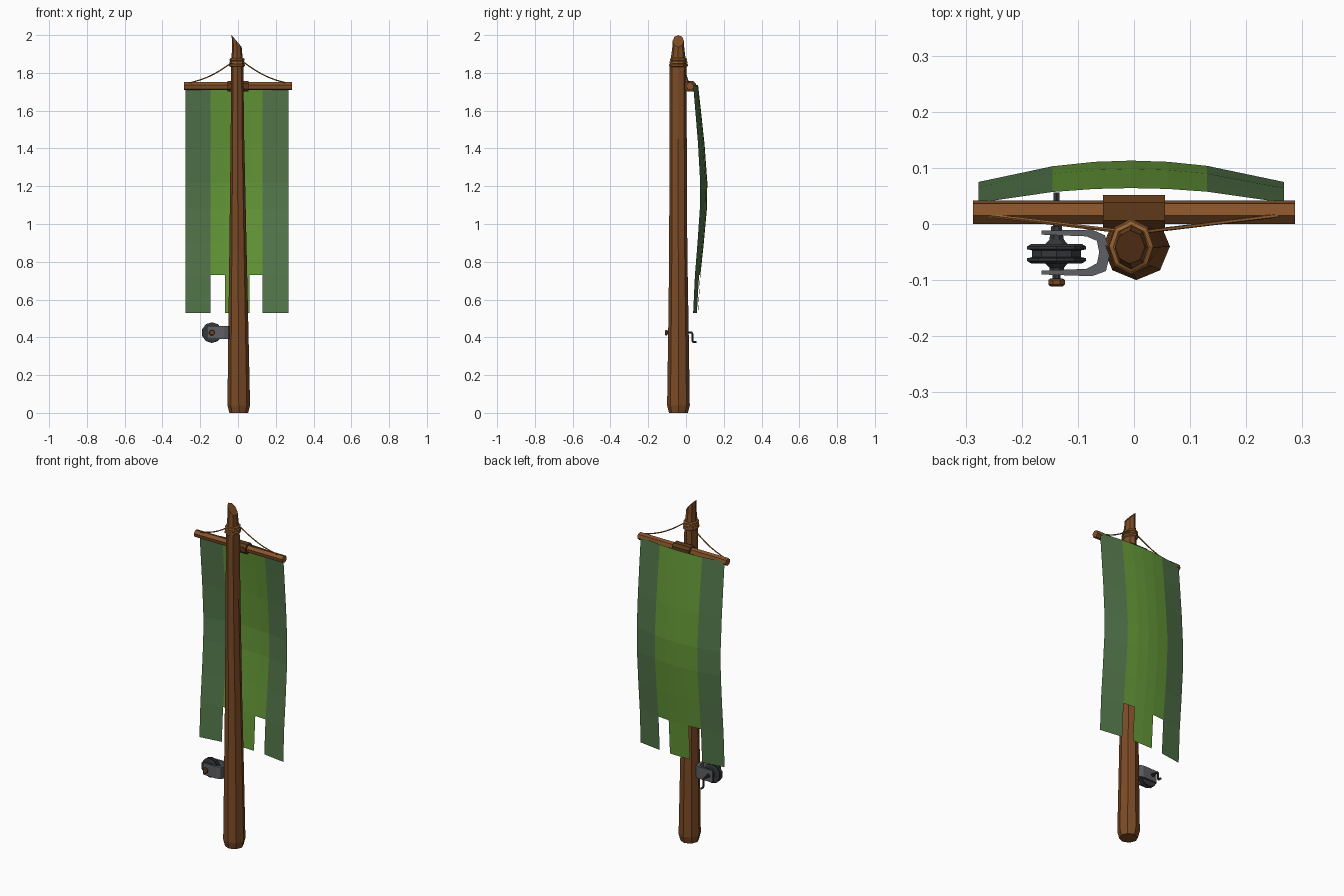
import bpy, bmesh, math
from mathutils import Vector

if "Cube" in bpy.data.objects:
    bpy.data.objects.remove(bpy.data.objects["Cube"])


def material(name, r, g, b):
    m = bpy.data.materials.new(name)
    m.diffuse_color = [(c / 255) ** 2.2 for c in (r, g, b)] + [1]
    m.use_nodes = True
    m.node_tree.nodes["Principled BSDF"].inputs["Base Color"].default_value = m.diffuse_color
    return m


WOOD = material("wood", 122, 76, 42)
BAR_WOOD = material("bar_wood", 135, 85, 46)
ROPE = material("rope", 150, 98, 52)
LEATHER = material("leather", 95, 60, 32)
GREEN = material("green_cloth", 100, 150, 58)
SIDE_GREEN = material("side_cloth", 84, 118, 76)
STEEL = material("steel", 95, 96, 100)
IRON = material("dark_iron", 55, 57, 60)
BRONZE = material("bronze", 115, 75, 42)


def finish(bm, name, *mats):
    me = bpy.data.meshes.new(name)
    bm.to_mesh(me)
    bm.free()
    ob = bpy.data.objects.new(name, me)
    bpy.context.collection.objects.link(ob)
    for m in mats:
        me.materials.append(m)
    return ob


def loft(rings, loop=False):
    """Skin a list of equal-length point rings; cap the ends unless looped."""
    bm = bmesh.new()
    vs = [[bm.verts.new(p) for p in r] for r in rings]
    n = len(vs[0])
    pairs = list(zip(vs, vs[1:])) + ([(vs[-1], vs[0])] if loop else [])
    for a, b in pairs:
        for i in range(n):
            j = (i + 1) % n
            bm.faces.new((a[i], a[j], b[j], b[i]))
    if not loop:
        bm.faces.new(vs[0])
        bm.faces.new(vs[-1])
    bmesh.ops.recalc_face_normals(bm, faces=bm.faces)
    return bm


def tube(name, path, r, mat, sides=6, loop=False):
    pts = [Vector(p) for p in path]
    n = len(pts)
    rings = []
    ref = None
    for i, p in enumerate(pts):
        a = pts[i - 1] if (i or loop) else p
        b = pts[(i + 1) % n] if (i < n - 1 or loop) else p
        t = (b - a).normalized()
        if ref is None:
            ref = t.orthogonal()
            if loop:
                ref = Vector((0, 0, 1))
        u = (ref - t * ref.dot(t)).normalized()
        ref = u
        v = t.cross(u)
        rings.append([p + r * (u * math.cos(k * math.tau / sides) + v * math.sin(k * math.tau / sides))
                      for k in range(sides)])
    return finish(loft(rings, loop), name, mat)


def turned(name, profile, mat, sides=8, x=-0.138, z=0.425):
    """Faceted turning about the winch axle (along y); profile = (y, radius)."""
    rings = [[(x + r * math.cos((k + .5) * math.tau / sides), y,
               z + r * math.sin((k + .5) * math.tau / sides)) for k in range(sides)]
             for y, r in profile]
    return finish(loft(rings), name, mat)


def ellipse(cx, cy, rx, ry, z, n):
    return [(cx + rx * math.sin(k * math.tau / n), cy + ry * math.cos(k * math.tau / n), z)
            for k in range(n)]


# Tapered eight-sided pole with slanted tip
sections = [(0.004, -.04, .05, .05, 0), (0.004, -.04, .06, .06, .04), (.002, -.04, .053, .054, .45),
            (0, -.041, .046, .048, .85), (-.003, -.042, .036, .046, 1.45),
            (-.004, -.042, .032, .044, 1.84), (-.006, -.041, .026, .032, 1.93),
            (-.01, -.041, .024, .027, 2.03)]
bm = loft([ellipse(*s, 8) for s in sections])
cut = bmesh.ops.bisect_plane(bm, geom=bm.verts[:] + bm.edges[:] + bm.faces[:],
                             plane_co=(-.033, 0, 2.0), plane_no=(.06, 0, .05), clear_outer=True)
edges = [e for e in cut["geom_cut"] if isinstance(e, bmesh.types.BMEdge)]
bmesh.ops.holes_fill(bm, edges=edges, sides=0)
over = max(v.co.z for v in bm.verts)
for v in bm.verts:
    if v.co.z > 1.88:
        v.co.z = 1.88 + (v.co.z - 1.88) * .12 / (over - 1.88)
finish(bm, "pole", WOOD)

# Rope wraps near the tip
for i, z in enumerate((1.84, 1.855, 1.87)):
    tube(f"rope_wrap_{i + 1}", ellipse(-.005, -.04, .034 - .001 * i, .042 - .002 * i, z, 8),
         .0085, ROPE, 6, True)

# Sagging support ropes
for s, side in ((-1, "left"), (1, "right")):
    path = []
    for i in range(8):
        t = i / 7
        path.append((s * (.025 + .24 * t), -.013 + .029 * t,
                     1.86 - .115 * t - .018 * math.sin(math.pi * t)))
    tube(f"support_rope_{side}", path, .0035, ROPE, 5)

# Hexagonal crossbar and its centre lashing
tube("crossbar", [(-.287, .021, 1.73), (.287, .021, 1.73)], .0215, BAR_WOOD, 6)
bm = bmesh.new()
bmesh.ops.create_cube(bm, size=1)
for v in bm.verts:
    v.co = (v.co.x * .11, .022 + v.co.y * .06, 1.73 + v.co.z * .056)
bmesh.ops.bevel(bm, geom=[e for e in bm.edges if abs(e.verts[0].co.x - e.verts[1].co.x) > .05],
                offset=.014, segments=1, affect='EDGES')
finish(bm, "crossbar_lashing", LEATHER)

# Billowing banner with notched hem
xs = [-.277, -.145, -.07, -.005, .06, .13, .267]
rows = [(1.735, 0), (1.59, .33), (1.42, .7), (1.22, 1), (1.08, .95), (.9, .62), (.73, .25), (.53, 0)]
bm = bmesh.new()
grid = [[bm.verts.new((x, .038 + .037 * b + (.026 + .012 * b) * (1 - ((x + .005) / .272) ** 2), z))
         for x in xs] for z, b in rows]
for r in range(len(rows) - 1):
    for c in range(6):
        if r == len(rows) - 2 and c in (1, 4):
            continue
        f = bm.faces.new((grid[r][c], grid[r][c + 1], grid[r + 1][c + 1], grid[r + 1][c]))
        f.material_index = 1 if c in (0, 5) else 0
bmesh.ops.recalc_face_normals(bm, faces=bm.faces)
finish(bm, "banner", GREEN, SIDE_GREEN)

# Forked winch bracket
fork = [(-.165, -.012), (-.075, -.010), (-.052, -.02), (-.042, -.05), (-.05, -.084), (-.075, -.093),
        (-.165, -.09), (-.165, -.083), (-.085, -.08), (-.066, -.07), (-.062, -.05),
        (-.066, -.03), (-.085, -.022), (-.165, -.019)]
finish(loft([[(x, y, z) for x, y in fork] for z in (.39, .46)]), "winch_bracket", STEEL)

# Grooved wheel, spacers, axle and bolt head
turned("winch_wheel", [(-.07, .048), (-.066, .055), (-.061, .055), (-.059, .046), (-.047, .046),
                       (-.045, .055), (-.04, .055), (-.036, .048)], IRON, 10)
turned("front_spacer", [(-.084, .014), (-.078, .014), (-.07, .022)], IRON)
turned("back_spacer", [(-.036, .022), (-.028, .014), (-.004, .010)], IRON)
turned("axle", [(-.1, .008), (.026, .006)], IRON)
turned("bolt_head", [(-.111, .012), (-.108, .016), (-.1, .016), (-.097, .012)], BRONZE)

# Hand crank
tube("crank", [(-.138, 0, .425), (-.138, .031, .425), (-.138, .034, .42), (-.138, .034, .38),
               (-.138, .037, .375), (-.138, .055, .375)], .005, IRON, 6)
turned("crank_handle", [(.042, .006), (.056, .006)], IRON, 6, z=.375)
